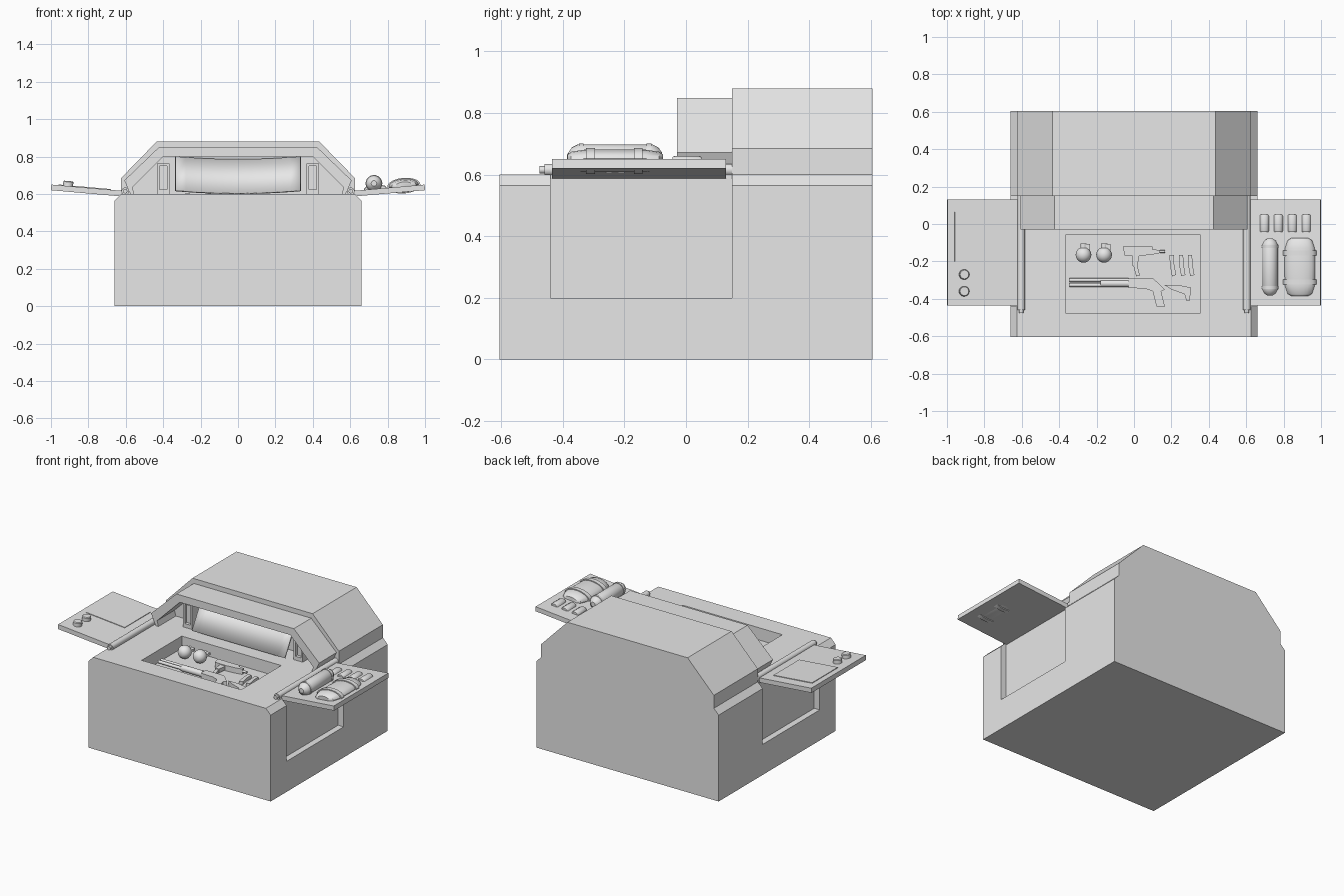
import bpy, bmesh, math
from mathutils import Matrix, Vector

cube = bpy.data.objects.get("Cube")
if cube:
    bpy.data.objects.remove(cube, do_unlink=True)

grey = bpy.data.materials.new("plain_grey")
grey.use_nodes = True
grey.diffuse_color = (0.8, 0.8, 0.8, 1)
grey.node_tree.nodes["Principled BSDF"].inputs["Base Color"].default_value = (0.8, 0.8, 0.8, 1)
WORLD = Matrix.Identity(4)


def make(name, bm, m=WORLD, smooth=False):
    bm.transform(m)
    bmesh.ops.recalc_face_normals(bm, faces=bm.faces[:])
    me = bpy.data.meshes.new(name)
    bm.to_mesh(me)
    bm.free()
    me.materials.append(grey)
    if smooth:
        for p in me.polygons:
            p.use_smooth = True
        me.set_sharp_from_angle(angle=math.radians(35))
    ob = bpy.data.objects.new(name, me)
    bpy.context.collection.objects.link(ob)
    return ob


def prism(name, pts, a, b, axis="z", m=WORLD):
    """Extrude a 2D outline from a to b along the axis."""
    bm = bmesh.new()
    place = (lambda p, t: (p[0], p[1], t)) if axis == "z" else (lambda p, t: (p[0], t, p[1]))
    low = [bm.verts.new(place(p, a)) for p in pts]
    high = [bm.verts.new(place(p, b)) for p in pts]
    bm.faces.new(low)
    bm.faces.new(high)
    for i in range(len(pts)):
        j = (i + 1) % len(pts)
        bm.faces.new((low[i], low[j], high[j], high[i]))
    return make(name, bm, m)


def box(name, x0, x1, y0, y1, z0, z1, m=WORLD):
    return prism(name, [(x0, y0), (x1, y0), (x1, y1), (x0, y1)], z0, z1, "z", m)


def lathe(name, profile, centre, axis="z", m=WORLD, squash=(1, 1), n=20):
    """Spin (radius, height) pairs around the axis through the centre."""
    bm = bmesh.new()
    rings = []
    for r, h in profile:
        ring = []
        for k in range(n):
            a = 2 * math.pi * k / n
            u, v = r * math.cos(a) * squash[0], r * math.sin(a) * squash[1]
            ring.append(bm.verts.new(Vector(centre) + Vector((u, v, h) if axis == "z" else
                                     (u, h, v) if axis == "y" else (h, u, v))))
        rings.append(ring)
    for lo, hi in zip(rings, rings[1:]):
        for k in range(n):
            j = (k + 1) % n
            bm.faces.new((lo[k], lo[j], hi[j], hi[k]))
    bm.faces.new(rings[0])
    bm.faces.new(rings[-1])
    return make(name, bm, m, True)


def rod(name, r, length, centre, axis, m=WORLD):
    return lathe(name, [(r, -length / 2), (r, length / 2)], centre, axis, m)


def mirrored(half):
    return half + [(-x, z) for x, z in reversed(half)]


def cut(target, cutter):
    mod = target.modifiers.new("cut", "BOOLEAN")
    mod.operation, mod.solver, mod.object = "DIFFERENCE", "EXACT", cutter
    bpy.context.view_layer.objects.active = target
    bpy.ops.object.modifier_apply(modifier=mod.name)
    bpy.data.objects.remove(cutter, do_unlink=True)


# Main body with chamfered shoulders, tray and side niches
body = prism("body", mirrored([(0.66, 0), (0.66, 0.565), (0.625, 0.6)]), -0.605, 0.605, "y")
cut(body, box("tray_cutter", -0.365, 0.355, -0.475, -0.06, 0.52, 0.7))
for s in (-1, 1):
    x0, x1 = sorted((s * 0.62, s * 0.8))
    cut(body, box("niche_cutter", x0, x1, -0.44, 0.15, 0.2, 0.7))

# Rear hood and the thinner canopy in front of it
prism("rear_hood", mirrored([(0.625, 0.6), (0.625, 0.685), (0.435, 0.88)]), 0.15, 0.605, "y")
outer = mirrored([(0.575, 0.6), (0.608, 0.672), (0.425, 0.848)])
inner = mirrored([(0.555, 0.6), (0.565, 0.635), (0.4, 0.8)])
prism("canopy", outer + inner[::-1], -0.03, 0.15, "y")

# Curved, leaning screen
bm = bmesh.new()
rows = []
for y, z in ((0.03, 0.603), (0.14, 0.783)):
    row = []
    for i in range(13):
        t = i / 6 - 1
        row.append(bm.verts.new((0.335 * t, y - 0.026 * t * t, z + 0.015 * t * t)))
    rows.append(row)
for i in range(12):
    bm.faces.new((rows[0][i], rows[0][i + 1], rows[1][i + 1], rows[1][i]))
screen = make("screen", bm, WORLD, True)
solid = screen.modifiers.new("thickness", "SOLIDIFY")
solid.thickness, solid.offset = 0.012, 0

for s in (-1, 1):
    side = "left" if s > 0 else "right"
    # Framed posts beside the screen
    c = s * 0.4
    post = box(side + "_post", c - 0.033, c + 0.033, 0.05, 0.15, 0.6, 0.763)
    cut(post, box("slot_cutter", c - 0.02, c + 0.02, 0, 0.07, 0.625, 0.75))
    # Hinge and open flap
    rod(side + "_hinge", 0.02, 0.61, (s * 0.603, -0.155, 0.615), "y")
    rod(side + "_hinge_pin", 0.012, 0.64, (s * 0.603, -0.155, 0.615), "y")
    tilt = Matrix.Translation((s * 0.62, 0, 0.617)) @ Matrix.Rotation(-s * math.radians(5), 4, "Y")
    x0, x1 = sorted((0, s * 0.379))
    box(side + "_flap", x0, x1, -0.435, 0.13, -0.03, 0, tilt)
    if s < 0:
        # Display plate and knobs
        box("display_plate", -0.34, -0.06, -0.2, 0.065, -0.005, 0.004, tilt)
        for y in (-0.27, -0.36):
            lathe("knob", [(0.027, 0), (0.027, 0.022), (0.023, 0.027)], (-0.29, y, 0), "z", tilt)
    else:
        # Canister, strapped pack and small cartridges
        lathe("canister", [(0.015, -0.152), (0.032, -0.14), (0.042, -0.12), (0.042, 0.12),
                           (0.032, 0.14), (0.015, 0.152)], (0.11, -0.23, 0.03), "y", tilt)
        for y in (-0.34, -0.12):
            rod("canister_band", 0.045, 0.016, (0.11, y, 0.03), "y", tilt)
        lathe("pack", [(0.045, -0.155), (0.065, -0.143), (0.08, -0.1), (0.082, 0), (0.08, 0.1),
                       (0.065, 0.143), (0.045, 0.155)], (0.268, -0.23, 0.004), "y", tilt, (1, 0.45))
        for y in (-0.31, -0.155):
            lathe("pack_strap", [(0.089, -0.014), (0.089, 0.014)], (0.268, y, 0.004), "y",
                  tilt, (1, 0.47))
        for i in range(4):
            lathe("cartridge", [(0.02, -0.047), (0.024, -0.04), (0.024, 0.04), (0.02, 0.047)],
                  (0.077 + i * 0.075, 0.003, 0), "y", tilt, (1, 0.7), 12)

# Round grenades lying in the tray
floor = 0.52
for x in (-0.27, -0.16):
    ball = [(0.042 * math.sin(a), -0.042 * math.cos(a))
            for a in [math.pi * k / 10 for k in range(1, 10)]]
    lathe("grenade", ball, (x, -0.165, floor + 0.042), "y")
    rod("grenade_cap", 0.017, 0.03, (x, -0.12, floor + 0.042), "y")
    box("grenade_lever", x + 0.01, x + 0.035, -0.155, -0.108, floor + 0.04, floor + 0.055)

# Compact gun
prism("compact_gun_body", [(-0.06, -0.12), (0.1, -0.12), (0.1, -0.135), (0.14, -0.14), (0.14, -0.155),
                           (0.09, -0.165), (0.03, -0.17), (-0.05, -0.168)], floor, floor + 0.035)
prism("compact_gun_grip", [(-0.01, -0.165), (0.027, -0.165), (0.02, -0.225), (-0.008, -0.225)],
      floor + 0.005, floor + 0.03)
prism("compact_gun_clip", [(-0.003, -0.225), (0.018, -0.225), (0.032, -0.275), (0.012, -0.28)],
      floor + 0.008, floor + 0.026)
rod("compact_gun_muzzle", 0.007, 0.04, (0.147, -0.147, floor + 0.018), "x")

# Spare curved clips
for x in (0.19, 0.24, 0.288):
    prism("spare_clip", [(x, -0.165), (x + 0.023, -0.165), (x + 0.024, -0.21), (x + 0.035, -0.272),
                         (x + 0.013, -0.28), (x + 0.002, -0.22)], floor, floor + 0.02)

# Long gun with a separate stock
for y in (-0.3, -0.326):
    rod("long_gun_barrel", 0.01, 0.33, (-0.18, y, floor + 0.02), "x")
rod("long_gun_fore_grip", 0.02, 0.15, (-0.105, -0.318, floor + 0.02), "x")
prism("long_gun_receiver", [(-0.03, -0.29), (0.1, -0.29), (0.13, -0.315), (0.165, -0.35), (0.145, -0.36),
                            (0.165, -0.44), (0.12, -0.44), (0.1, -0.36), (0.06, -0.345),
                            (-0.03, -0.342)], floor, floor + 0.035)
prism("long_gun_stock", [(0.16, -0.325), (0.23, -0.325), (0.305, -0.34), (0.298, -0.41), (0.28, -0.41),
                         (0.27, -0.375), (0.2, -0.35)], floor, floor + 0.03)
